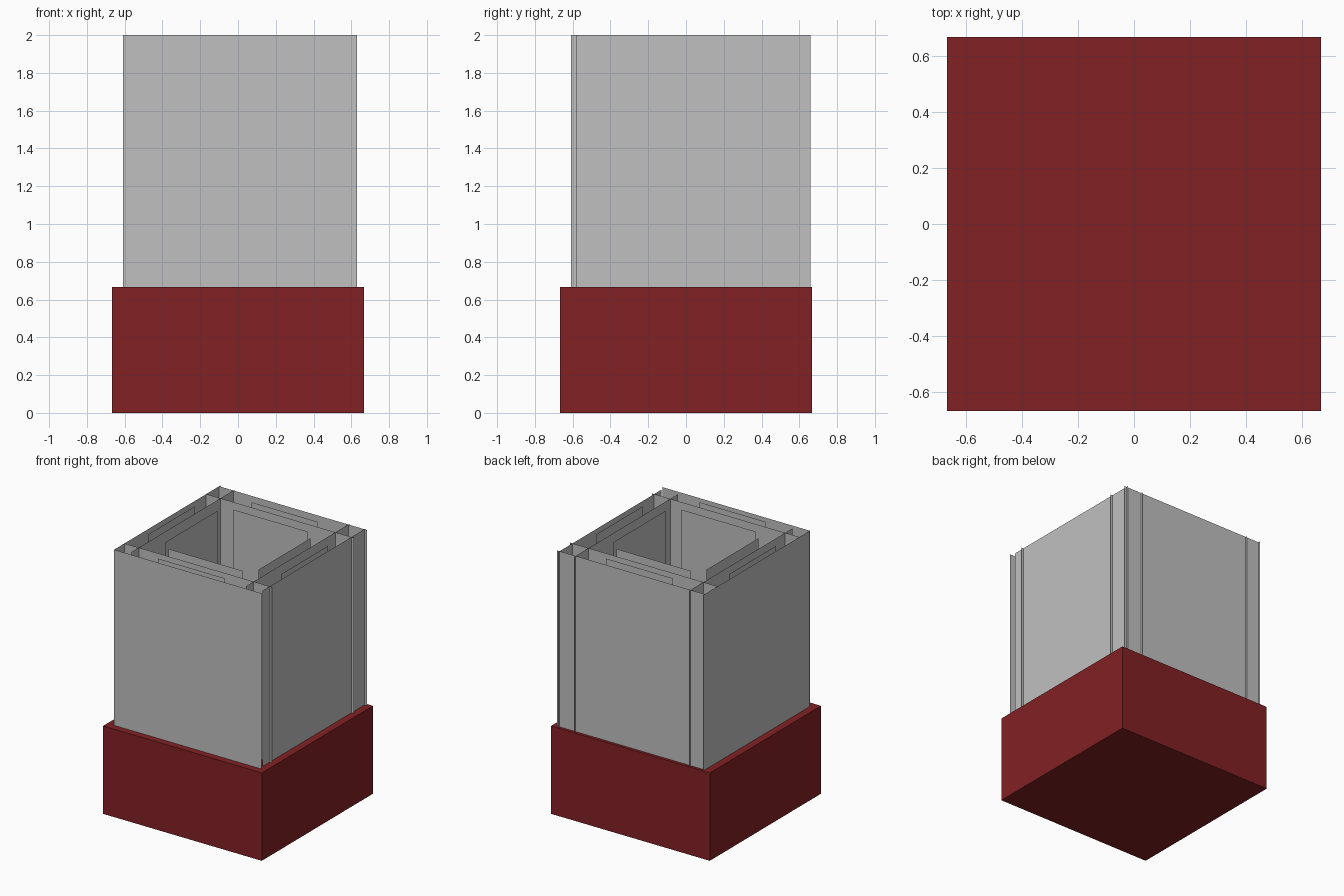
import bpy, bmesh

if "Cube" in bpy.data.objects:
    bpy.data.objects.remove(bpy.data.objects["Cube"])

def material(name, rgb):
    m = bpy.data.materials.new(name)
    m.diffuse_color = (*rgb, 1)
    m.use_nodes = True
    m.node_tree.nodes["Principled BSDF"].inputs["Base Color"].default_value = m.diffuse_color
    return m

RED = material("dark red", (0.225, 0.015, 0.017))
GREY = material("light grey", (0.53, 0.53, 0.53))
BASE_TOP, TOP = 0.667, 2.0

def finish(name, bm, mat):
    me = bpy.data.meshes.new(name)
    bm.to_mesh(me)
    bm.free()
    me.materials.append(mat)
    ob = bpy.data.objects.new(name, me)
    bpy.context.collection.objects.link(ob)

def panel(name, axis, offset, lo, hi):
    """Upright sheet on the plane axis = offset, running lo..hi along the other axis."""
    bm = bmesh.new()
    ends = [(lo, BASE_TOP), (hi, BASE_TOP), (hi, TOP), (lo, TOP)]
    bm.faces.new([bm.verts.new((offset, s, z) if axis == "x" else (s, offset, z))
                  for s, z in ends])
    finish(name, bm, GREY)

# Solid square base
bm = bmesh.new()
bmesh.ops.create_cube(bm, size=1)
for v in bm.verts:
    v.co.x *= 1.333
    v.co.y *= 1.333
    v.co.z = (v.co.z + 0.5) * BASE_TOP
finish("base_block", bm, RED)

# Full-width sheets crossing each other near the corners
for i, y in enumerate((-0.615, -0.49, 0.49, 0.645)):
    panel(f"cross_panel_{i}", "y", y, -0.61, 0.63)
for i, x in enumerate((-0.61, -0.49, 0.475, 0.61)):
    panel(f"side_panel_{i}", "x", x, -0.61 if x < -0.6 else -0.58, 0.66)

# Short sheets between and inside the full-width ones
for axis in "xy":
    for side in (-1, 1):
        tag = f"{axis}_{'low' if side < 0 else 'high'}"
        panel("middle_panel_" + tag, axis, side * 0.56, -0.28, 0.28)
        panel("inner_panel_" + tag, axis, side * 0.39, -0.31, 0.31)
